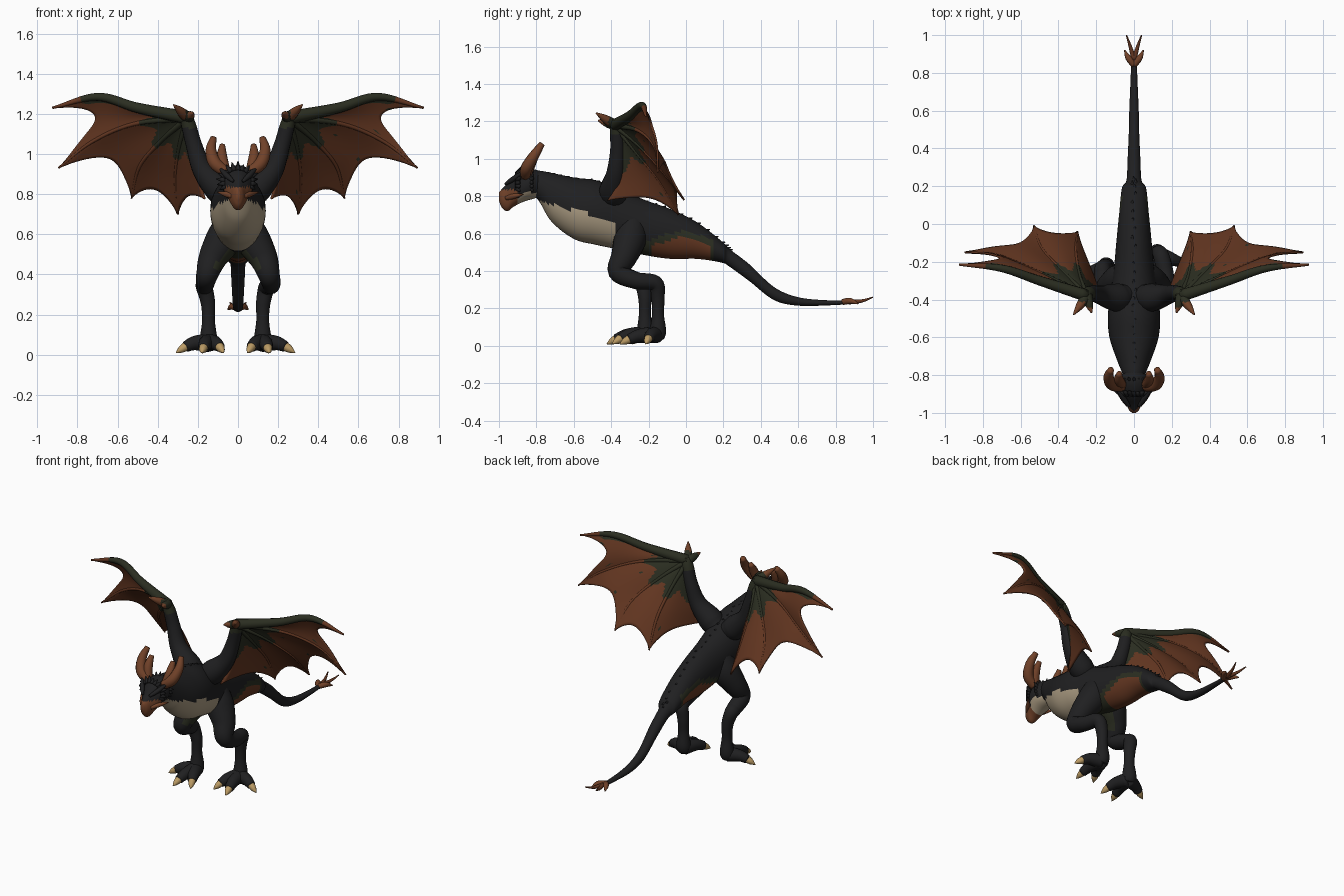
import bpy, bmesh, math, random
from mathutils import Vector

random.seed(4)
cube = bpy.data.objects.get("Cube")
if cube:
    bpy.data.objects.remove(cube, do_unlink=True)

PALETTE = {
    "charcoal_hide": (.014, .014, .015),
    "dark_green_hide": (.024, .027, .015),
    "wing_brown": (.125, .037, .015),
    "horn_brown": (.165, .054, .022),
    "belly_cream": (.4, .325, .22),
    "claw_tan": (.5, .33, .13),
}
MATERIALS = []
for label, rgb in PALETTE.items():
    mat = bpy.data.materials.new(label)
    mat.use_nodes = True
    mat.diffuse_color = (*rgb, 1)
    shader = mat.node_tree.nodes["Principled BSDF"]
    shader.inputs["Base Color"].default_value = (*rgb, 1)
    shader.inputs["Roughness"].default_value = .8
    MATERIALS.append(mat)
HIDE, GREEN, WING, HORN, CREAM, CLAW = range(len(MATERIALS))


def finish(name, bm, rule):
    """Turn a bmesh into a smooth object, colouring faces by a rule or one index."""
    bmesh.ops.recalc_face_normals(bm, faces=bm.faces)
    for face in bm.faces:
        face.smooth = True
        face.material_index = rule(face.calc_center_median(), face.normal) if callable(rule) else rule
    mesh = bpy.data.meshes.new(name)
    bm.to_mesh(mesh)
    bm.free()
    for mat in MATERIALS:
        mesh.materials.append(mat)
    obj = bpy.data.objects.new(name, mesh)
    bpy.context.collection.objects.link(obj)
    return obj


def spline(points, steps):
    """Smooth curve through points of any dimension."""
    pts = [Vector(p) for p in points]
    pts = [pts[0] * 2 - pts[1]] + pts + [pts[-1] * 2 - pts[-2]]
    out = []
    for a, b, c, d in zip(pts, pts[1:], pts[2:], pts[3:]):
        for i in range(steps):
            t = i / steps
            out.append(b + (c - a) * (t / 2) + (a * 2 - b * 5 + c * 4 - d) * (t * t / 2)
                       + (b * 3 - a - c * 3 + d) * (t ** 3 / 2))
    return out + [pts[-2]]


def skin(name, rings, rule, sides=14):
    """Closed skin over elliptical rings given as centre and two half axes."""
    bm = bmesh.new()
    loops = []
    for centre, u, v in rings:
        angles = [math.tau * k / sides for k in range(sides)]
        loops.append([bm.verts.new(centre + u * math.cos(a) + v * math.sin(a)) for a in angles])
    for low, high in zip(loops, loops[1:]):
        for k in range(sides):
            n = (k + 1) % sides
            bm.faces.new((low[k], low[n], high[n], high[k]))
    bm.faces.new(loops[0])
    bm.faces.new(loops[-1])
    return finish(name, bm, rule)


def tube(name, points, rule, steps=5, sides=12):
    """Tapered limb through (x, y, z, radius) points."""
    path = spline(points, steps)
    rings = []
    u = Vector((1, .1, 0))
    for i, p in enumerate(path):
        ahead = path[min(i + 1, len(path) - 1)] - path[max(i - 1, 0)]
        tangent = ahead.to_3d().normalized()
        if abs(u.normalized().dot(tangent)) > .95:
            u = Vector((0, 0, 1))
        u = (u - tangent * u.dot(tangent)).normalized()
        r = max(p[3], .002)
        rings.append((p.to_3d(), u * r, tangent.cross(u) * r))
    return skin(name, rings, rule, sides)


def profile(rows, steps):
    """Rings from (y, top, bottom, half width) rows."""
    rings = []
    for y, top, low, half in spline(rows, steps):
        rings.append((Vector((0, y, (top + low) / 2)), Vector((half, 0, 0)),
                      Vector((0, 0, (top - low) / 2))))
    return rings


# Body and tail in one skin, with a cream chest and a brown underside
def body_colour(c, n):
    if -.82 < c.y < -.37 and c.z < .765 - .26 * (c.y + .75):
        return CREAM
    edge = .585 - .3 * abs(c.y + .02)
    if -.35 < c.y < .15 and c.z < edge + .035:
        return WING if c.z < edge and -.19 < c.y < .13 else GREEN
    return HORN if c.y > .84 else HIDE


BODY = [(-.88, .9, .8, .05), (-.8, .935, .79, .06), (-.72, .925, .665, .09), (-.6, .9, .572, .13),
        (-.48, .885, .54, .138), (-.36, .84, .515, .122), (-.22, .78, .485, .105),
        (-.08, .73, .465, .092), (.06, .66, .465, .078), (.19, .56, .445, .064),
        (.23, .52, .425, .04), (.34, .435, .345, .034), (.47, .315, .245, .028),
        (.6, .26, .215, .025), (.77, .243, .217, .018), (.9, .245, .225, .014)]
skin("body_and_tail", profile(BODY, 8), body_colour, 40)


# Head with a narrow hooked beak
def head_colour(c, n):
    if c.y < -.905 and c.z < .835 and n.z < .75:
        return HORN
    return CREAM if n.z < -.5 else HIDE


HEAD = [(-1, .82, .775, .01), (-.985, .838, .74, .026), (-.955, .868, .72, .04), (-.92, .905, .745, .06),
        (-.87, .935, .77, .082), (-.82, .945, .785, .078), (-.77, .93, .8, .045)]
skin("head", profile(HEAD, 5), head_colour, 28)

# Frill of spikes around the back of the head, and low bumps down the back
for i in range(15):
    a = math.pi * (i / 14 * 1.3 - .15)
    for y in (-.9, -.83):
        base = Vector((.065 * math.cos(a), y, .865 + .055 * math.sin(a)))
        out = Vector((math.cos(a), .4, math.sin(a)))
        tip = base + out * random.uniform(.028, .046)
        tube("frill_spike", [(*base, .018), (*tip, .002)], HIDE, 2, 6)
for y, top, *rest in spline(BODY[1:11], 3):
    x = random.uniform(-.01, .01)
    tube("back_bump", [(x, y - .02, top - .014, .015), (x, y + .02, top - random.uniform(0, .006), .003)],
         HIDE, 2, 6)

# Wing fingers fan out from the wrist, listed from leading edge to body
WRIST = (.25, -.38, 1.18)
FINGERS = [
    [WRIST, (.5, -.3, 1.23), (.7, -.235, 1.285), (.925, -.215, 1.23)],
    [WRIST, (.52, -.25, 1.15), (.73, -.165, 1.06), (.895, -.15, .93)],
    [WRIST, (.38, -.25, 1.07), (.49, -.13, .94), (.53, -.01, .78)],
    [WRIST, (.29, -.27, 1.04), (.31, -.14, .88), (.3, -.04, .7)],
    [WRIST, (.225, -.36, 1.02), (.195, -.36, .88), (.165, -.42, .775)],
]
SCALLOPS = (.34, .27, .16, .13)
LEG = [(.03, -.29, .66, .08), (.075, -.3, .57, .088), (.127, -.33, .48, .071), (.155, -.362, .395, .054),
       (.165, -.27, .35, .046), (.155, -.165, .335, .042), (.138, -.15, .26, .036),
       (.135, -.15, .17, .032), (.135, -.15, .08, .044), (.135, -.16, .045, .04)]
ARM = [(.03, -.38, .78, .06), (.09, -.39, .825, .075), (.175, -.375, .92, .052),
       (.218, -.365, 1.04, .041), (.245, -.37, 1.14, .037), (.262, -.38, 1.195, .03)]
TOES = [(.25, -.2, .04), (.16, -.305, .035), (.08, -.28, .04)]
HORNS = [[(.06, -.86, .91, .028), (.115, -.85, .955, .032), (.135, -.81, 1.02, .027), (.122, -.77, 1.08, .016)],
         [(.065, -.85, .92, .026), (.08, -.825, .985, .027), (.078, -.79, 1.045, .014)]]
THUMBS = [(.32, -.48, 1.245), (.225, -.47, 1.205)]


def membrane(name, side):
    """Scalloped skin panels between neighbouring fingers."""
    bm = bmesh.new()
    wrist = Vector(WRIST)
    long, wide = 26, 16
    curves = [spline(f, 20) for f in FINGERS]
    tags = {}

    def along(curve, s):
        f = s * (len(curve) - 1)
        i = min(int(f), len(curve) - 2)
        return curve[i].lerp(curve[i + 1], f - i)

    for bay, depth in enumerate(SCALLOPS):
        grid = []
        for j in range(wide + 1):
            t = j / wide
            arch = math.sin(math.pi * t)
            column = []
            for i in range(long + 1):
                s = (.02 + .98 * i / long) * (1 - depth * arch ** .7)
                p = along(curves[bay], s).lerp(along(curves[bay + 1], s), t)
                p.y += .03 * arch * s
                column.append(bm.verts.new((p.x * side, p.y, p.z)))
            grid.append(column)
        for j in range(wide):
            for i in range(long):
                face = bm.faces.new((grid[j][i], grid[j + 1][i], grid[j + 1][i + 1], grid[j][i + 1]))
                c = face.calc_center_median()
                reach = (Vector((c.x * side, c.y, c.z)) - wrist).length
                green = reach < .235 + .04 * math.cos(math.tau * (j + .5) / wide)
                green |= bay == 0 and j < 2 and reach < .55
                tags[tuple(round(k, 5) for k in c)] = GREEN if green else WING
    bmesh.ops.remove_doubles(bm, verts=bm.verts, dist=.0005)
    obj = finish(name, bm, lambda c, n: tags.get(tuple(round(k, 5) for k in c), GREEN))
    solid = obj.modifiers.new("thickness", "SOLIDIFY")
    solid.thickness, solid.offset = .01, 0


def finger_colour(c, n):
    return GREEN if (Vector((abs(c.x), c.y, c.z)) - Vector(WRIST)).length < .26 else WING


for side, word in ((1, "left"), (-1, "right")):
    def flip(points, dx=0, dy=0):
        return [((p[0] + dx) * side, p[1] + dy, *p[2:]) for p in points]

    # Wing arm, membrane, fingers and thumb claws
    tube(word + "_wing_arm", flip(ARM), lambda c, n: GREEN if c.z > 1.13 else HIDE, 6, 16)
    membrane(word + "_wing_membrane", side)
    for k, finger in enumerate(FINGERS[:-1]):
        radii = (.034, .026, .02, .006) if k == 0 else (.018, .011, .009, .005)
        rule = (lambda c, n: GREEN if abs(c.x) < .78 else WING) if k == 0 else finger_colour
        tube(word + "_wing_finger", flip([(*p, r) for p, r in zip(finger, radii)]), rule, 8, 10)
    for tip in THUMBS:
        mid = Vector(WRIST).lerp(Vector(tip), .55)
        tube(word + "_thumb_claw", flip([(*WRIST, .03), (*mid, .021), (*tip, .004)]),
             lambda c, n: HORN if c.y < (-.415 if abs(c.x) > .26 else -.44) else GREEN)

    # Leg in mid step: the right shank stands further forward and outward
    out, step = (-.012, 0) if side > 0 else (.012, -.07)
    thigh, shank = LEG[:4], LEG[4:]
    tube(word + "_leg", flip(thigh) + flip(shank[:1]) + flip(shank[1:], out, step),
         lambda c, n: GREEN if n.x * side < -.5 and c.z > .42 else HIDE, 6, 18)
    heel = Vector((.135, -.16, .06))
    for toe in TOES:
        tip = Vector(toe)
        knuckle = heel.lerp(tip, .6) + Vector((0, 0, .01))
        tube(word + "_toe", flip([(*heel, .046), (*knuckle, .036), (*tip, .027)], out, step), HIDE)
        end = tip + (tip - heel).normalized() * .05
        end.z = .01
        tube(word + "_toe_claw",
             flip([(*tip, .023), (*tip.lerp(end, .5), .017), (*end, .002)], out, step), CLAW)

    # Horns, brow, cheek and tail fork
    for horn in HORNS:
        tube(word + "_horn", flip(horn), HORN)
    tube(word + "_brow", flip([(.025, -.965, .865, .008), (.058, -.92, .895, .014), (.1, -.86, .94, .003)]), HIDE)
    tube(word + "_cheek", flip([(.03, -.96, .79, .012), (.06, -.92, .8, .014), (.1, -.87, .81, .003)]), HORN)
    tube(word + "_tail_fork", flip([(0, .87, .235, .014), (.02, .94, .24, .009), (.04, 1, .26, .003)]), WING)
    tube(word + "_tail_barb", flip([(0, .84, .235, .016), (.03, .88, .24, .016), (.05, .92, .225, .003)]), HORN)
